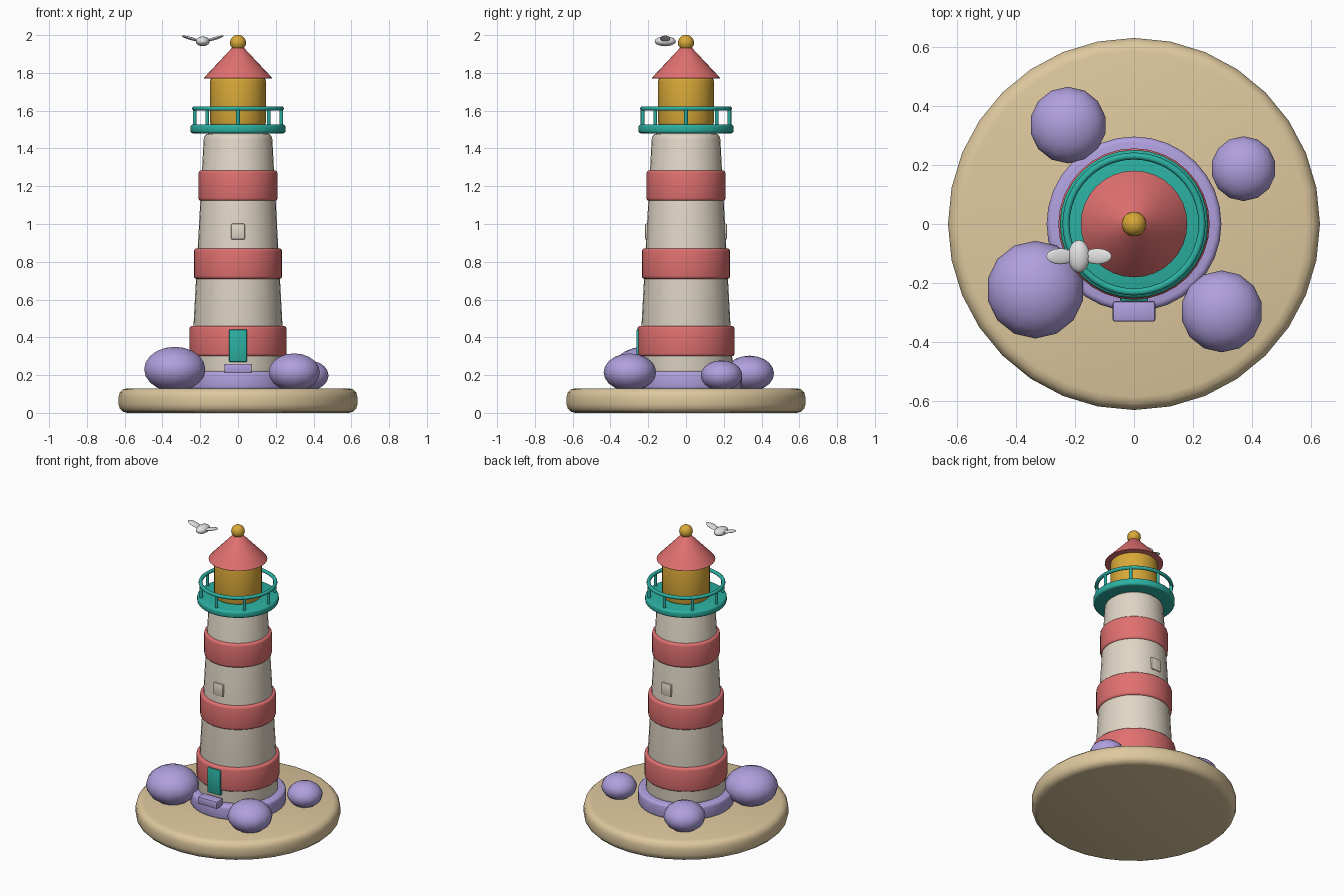
import bpy, bmesh, math
from mathutils import Matrix, Vector

if "Cube" in bpy.data.objects:
    bpy.data.objects.remove(bpy.data.objects["Cube"])


def srgb(r, g, b):
    f = lambda c: (c / 255 / 12.92) if c / 255 <= 0.04045 else ((c / 255 + 0.055) / 1.055) ** 2.4
    return (f(r), f(g), f(b), 1.0)


def material(name, *rgb):
    m = bpy.data.materials.new(name)
    m.diffuse_color = srgb(*rgb)
    m.use_nodes = True
    m.node_tree.nodes["Principled BSDF"].inputs["Base Color"].default_value = m.diffuse_color
    return m


SAND = material("sand", 222, 200, 158)
LILAC = material("lilac", 176, 160, 222)
CREAM = material("cream", 224, 214, 198)
RED = material("coral_red", 224, 112, 112)
TEAL = material("teal", 44, 176, 162)
GOLD = material("gold", 216, 168, 56)
WHITE = material("white_grey", 226, 226, 226)


def finish(bm, name, mat, bevel=0.0, segments=3):
    """Round the hard edges, then make a smooth-shaded object."""
    if bevel:
        hard = [e for e in bm.edges if e.calc_face_angle(0) > 0.7]
        bmesh.ops.bevel(bm, geom=hard, offset=bevel, segments=segments,
                        profile=0.5, affect='EDGES', clamp_overlap=True)
    bmesh.ops.recalc_face_normals(bm, faces=bm.faces[:])
    me = bpy.data.meshes.new(name)
    bm.to_mesh(me)
    bm.free()
    me.materials.append(mat)
    ob = bpy.data.objects.new(name, me)
    bpy.context.collection.objects.link(ob)
    bpy.ops.object.select_all(action='DESELECT')
    ob.select_set(True)
    bpy.context.view_layer.objects.active = ob
    bpy.ops.object.shade_smooth_by_angle(angle=math.radians(40))
    return ob


def cone(name, mat, z0, z1, r0, r1, bevel=0.0, sides=32, x=0, y=0):
    bm = bmesh.new()
    bmesh.ops.create_cone(bm, cap_ends=True, segments=sides, radius1=r0, radius2=r1,
                          depth=z1 - z0, matrix=Matrix.Translation((x, y, (z0 + z1) / 2)))
    return finish(bm, name, mat, bevel)


def box(name, mat, center, size, bevel, tilt=0.0):
    bm = bmesh.new()
    m = (Matrix.Translation(center) @ Matrix.Rotation(tilt, 4, 'X')
         @ Matrix.Diagonal((*size, 1)))
    bmesh.ops.create_cube(bm, size=1, matrix=m)
    return finish(bm, name, mat, bevel, 2)


def ellipsoid(name, mat, center, radii, u=14, v=10, roll=0.0):
    bm = bmesh.new()
    m = (Matrix.Translation(center) @ Matrix.Rotation(roll, 4, 'Y')
         @ Matrix.Diagonal((*radii, 1)))
    bmesh.ops.create_uvsphere(bm, u_segments=u, v_segments=v, radius=1, matrix=m)
    return finish(bm, name, mat)


# Island and plinth
cone("island", SAND, 0, 0.13, 0.632, 0.632, 0.045)
cone("plinth", LILAC, 0.12, 0.22, 0.297, 0.297, 0.02)
box("door_step", LILAC, (0, -0.297, 0.235), (0.145, 0.07, 0.05), 0.008)

# Boulders: x, y, z, radius, height radius
for i, (x, y, z, r, h) in enumerate([(-0.335, -0.223, 0.231, 0.166, 0.119),
                                     (0.298, -0.297, 0.215, 0.139, 0.1),
                                     (0.372, 0.188, 0.198, 0.11, 0.08),
                                     (-0.224, 0.336, 0.209, 0.13, 0.094)]):
    ellipsoid(f"boulder_{i + 1}", LILAC, (x, y, z), (r, r, h))

# Tower with red bands
cone("tower", CREAM, 0.2, 1.48, 0.25, 0.18, 0.03)
for i, (z, r) in enumerate([(0.38, 0.257), (0.79, 0.234), (1.203, 0.209)]):
    cone(f"red_band_{i + 1}", RED, z - 0.081, z + 0.081, r, r, 0.016)

# Door and windows
box("door", TEAL, (0, -0.243, 0.355), (0.096, 0.04, 0.172), 0.006)
for side, name in ((-1, "front_window"), (1, "back_window")):
    box(name, CREAM, (0, side * 0.204, 0.96), (0.074, 0.025, 0.086), 0.008)

# Gallery deck, posts and rail
cone("gallery_deck", TEAL, 1.48, 1.527, 0.252, 0.252, 0.014)
for i in range(8):
    a = i * math.pi / 4
    cone(f"rail_post_{i + 1}", TEAL, 1.515, 1.61, 0.01, 0.01, sides=10,
         x=0.23 * math.cos(a), y=0.23 * math.sin(a))
bpy.ops.mesh.primitive_torus_add(major_segments=48, minor_segments=10, major_radius=0.231,
                                 minor_radius=0.012, location=(0, 0, 1.611))
rail = bpy.context.object
rail.name = "gallery_rail"
rail.data.materials.append(TEAL)
bpy.ops.object.shade_smooth()

# Lamp room, roof and finial
cone("lamp_room", GOLD, 1.52, 1.775, 0.147, 0.147, 0.016)
cone("roof", RED, 1.77, 1.945, 0.184, 0.02, 0.006)
ellipsoid("finial_ball", GOLD, (0, 0, 1.96), (0.042, 0.042, 0.042), 20, 14)

# Seabird: body and two raised wings
bx, by, bz = -0.187, -0.11, 1.967
ellipsoid("bird_body", WHITE, (bx, by, bz), (0.037, 0.056, 0.026), 16, 10)
for s, name in ((-1, "bird_left_wing"), (1, "bird_right_wing")):
    ellipsoid(name, WHITE, (bx + s * 0.063, by, bz + 0.015), (0.05, 0.027, 0.008),
              16, 10, -s * math.radians(16))
